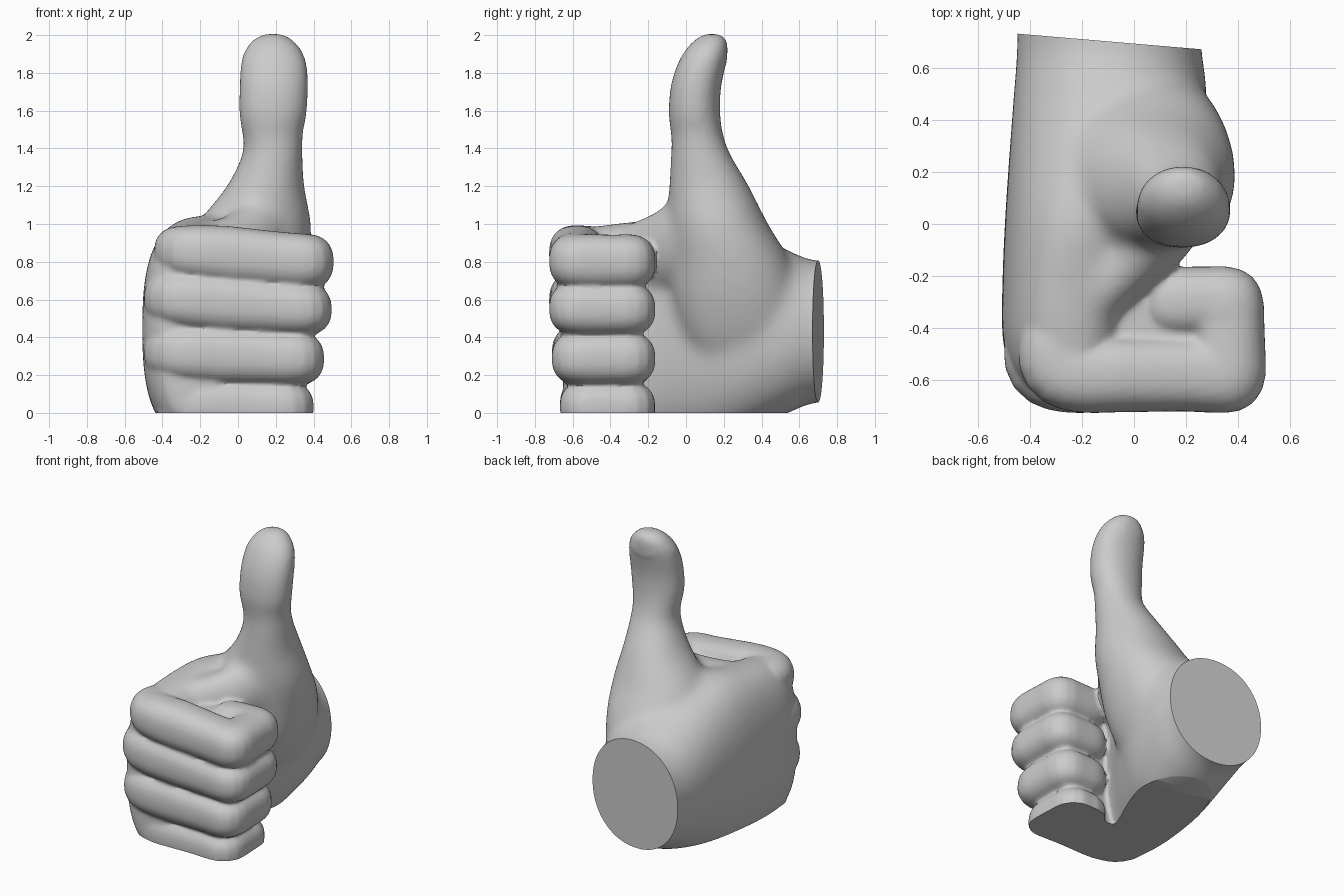
import bpy, bmesh, math
from mathutils import Vector

if "Cube" in bpy.data.objects:
    bpy.data.objects.remove(bpy.data.objects["Cube"], do_unlink=True)

SIDES = 36
X, Y, Z = Vector((1, 0, 0)), Vector((0, 1, 0)), Vector((0, 0, 1))


def ring(center, u, v, ru, rv, power):
    """Superellipse of points around a centre."""
    pts = []
    for i in range(SIDES):
        a = math.tau * i / SIDES
        c, s = math.cos(a), math.sin(a)
        pts.append(center
                   + u * ru * math.copysign(abs(c) ** (2 / power), c)
                   + v * rv * math.copysign(abs(s) ** (2 / power), s))
    return pts


def loft(bm, rings):
    """Skin a row of rings and cap both ends."""
    loops = [[bm.verts.new(p) for p in r] for r in rings]
    faces = [bm.faces.new(loops[0]), bm.faces.new(loops[-1])]
    for a, b in zip(loops, loops[1:]):
        for i in range(SIDES):
            j = (i + 1) % SIDES
            faces.append(bm.faces.new((a[i], a[j], b[j], b[i])))
    bmesh.ops.recalc_face_normals(bm, faces=faces)


def refine(rows, steps=5):
    """Smooth curve through rows of section values."""
    out = []
    for i in range(len(rows) - 1):
        p0, p1 = rows[max(i - 1, 0)], rows[i]
        p2, p3 = rows[i + 1], rows[min(i + 2, len(rows) - 1)]
        for k in range(steps):
            t = k / steps
            out.append([b + 0.5 * t * (c - a + t * (2 * a - 5 * b + 4 * c - d
                        + t * (3 * (b - c) + d - a)))
                        for a, b, c, d in zip(p0, p1, p2, p3)])
    return out + [list(rows[-1])]


def fuse(bm, obj, voxel, iterations):
    """Merge overlapping parts into one softened skin."""
    bm.to_mesh(obj.data)
    bm.free()
    remesh = obj.modifiers.new("fuse", 'REMESH')
    remesh.mode = 'VOXEL'
    remesh.voxel_size = voxel
    soften = obj.modifiers.new("soften", 'SMOOTH')
    soften.factor = 0.5
    soften.iterations = iterations
    graph = bpy.context.evaluated_depsgraph_get()
    skin = bpy.data.meshes.new_from_object(obj.evaluated_get(graph))
    obj.modifiers.clear()
    result = bmesh.new()
    result.from_mesh(skin)
    bpy.data.meshes.remove(skin)
    return result


hand = bpy.data.objects.new("hand", bpy.data.meshes.new("hand"))
bpy.context.collection.objects.link(hand)
bm = bmesh.new()

# Palm and wrist: y, x low, x high, z low, z high, squareness
palm = [(0.84, -0.45, 0.26, 0.06, 0.81, 2.1),
        (0.67, -0.45, 0.26, 0.05, 0.81, 2.1),
        (0.50, -0.462, 0.28, -0.02, 0.88, 2.2),
        (0.25, -0.48, 0.25, -0.11, 0.99, 2.4),
        (0.02, -0.495, 0.15, -0.14, 1.045, 2.5),
        (-0.22, -0.505, 0.03, -0.13, 1.02, 2.6),
        (-0.44, -0.505, 0.0, -0.10, 0.995, 2.6),
        (-0.57, -0.47, -0.02, -0.08, 0.975, 2.5),
        (-0.65, -0.40, -0.06, -0.04, 0.92, 2.4)]
loft(bm, [ring(Vector(((a + b) / 2, y, (c + d) / 2)), X, Z,
               (b - a) / 2, (d - c) / 2, p)
          for y, a, b, c, d, p in refine(palm)])

# Thumb and its fleshy base: z, x low, x high, y low, y high
thumb = [(0.15, 0.00, 0.12, 0.20, 0.46),
         (0.36, -0.06, 0.25, 0.03, 0.56),
         (0.58, -0.15, 0.33, -0.05, 0.585),
         (0.80, -0.24, 0.37, -0.08, 0.54),
         (1.00, -0.20, 0.378, -0.09, 0.425),
         (1.20, -0.05, 0.342, -0.08, 0.325),
         (1.38, 0.035, 0.333, -0.07, 0.22),
         (1.48, 0.03, 0.335, -0.07, 0.187),
         (1.57, 0.012, 0.356, -0.085, 0.172),
         (1.70, 0.012, 0.366, -0.077, 0.173),
         (1.80, 0.015, 0.366, -0.055, 0.192),
         (1.90, 0.03, 0.345, -0.01, 0.213),
         (1.97, 0.075, 0.295, 0.045, 0.215),
         (2.013, 0.135, 0.235, 0.105, 0.185)]
loft(bm, [ring(Vector(((a + b) / 2, (c + d) / 2, z)), X, Y,
               (b - a) / 2 + 0.011, (d - c) / 2 + 0.011, 2.1)
          for z, a, b, c, d in refine(thumb)])

# Web between thumb and index knuckle
web = [(0.18, 0.08, 0.94, 0.13), (0.10, -0.03, 0.91, 0.14),
       (-0.03, -0.17, 0.85, 0.13), (-0.18, -0.33, 0.83, 0.10)]
along = Vector((0.7, -0.7, 0))
loft(bm, [ring(Vector((x, y, z)), along, Z, r, r * 1.6, 2)
          for x, y, z, r in refine(web)])
bm = fuse(bm, hand, 0.02, 36)

# Thumbnail swelling
for v in bmesh.ops.create_uvsphere(bm, u_segments=24, v_segments=12, radius=1)["verts"]:
    v.co = Vector((0.19 + v.co.x * 0.11, 0.18 + v.co.y * 0.038, 1.885 + v.co.z * 0.08))

# Core that closes the inside of the fist
loft(bm, [ring(Vector((0.06, -0.43, z)), X, Y, r, r * 0.68, 3)
          for z, r in ((-0.15, 0.26), (0.80, 0.26), (0.89, 0.20))])


def finger(knuckle_x, tip_x, front_y, z_knuckle, z_end, h_knuckle, h_end):
    """Folded finger: over the knuckle, along the front, around and back inside."""
    r = 0.145
    k, x, y, back = knuckle_x + r, tip_x - r, front_y + r, -0.3
    # x, y, thickness and height factors
    path = [(k + 0.02, -0.30, 0.6, 0.6), (k, -0.44, 0.95, 0.8),
            (k + 0.02, y + 0.04, 1.07, 0.86), (k + 0.10, y, 1.01, 0.93),
            (k + 0.24, y, 1, 1), (-0.02, y, 1, 1), (x - 0.16, y, 0.98, 0.99),
            (x - 0.07, y, 1.02, 1), (x - 0.02, y + 0.02, 1.22, 1),
            (x, y + 0.07, 1.02, 1), (x, back - 0.07, 0.98, 0.98),
            (x - 0.02, back - 0.02, 1.15, 1), (x - 0.07, back, 0.95, 0.97),
            (0.15, back, 0.92, 0.93), (0.08, back, 0.75, 0.8), (0.04, back, 0.4, 0.5)]
    rows = refine(path, 3)
    turn = 3 * 9
    rings = []
    for i, (px, py, s, hs) in enumerate(rows):
        a, b = rows[max(i - 1, 0)], rows[min(i + 1, len(rows) - 1)]
        t = Vector((b[0] - a[0], b[1] - a[1], 0)).normalized()
        f = 1 if i > turn else min(1, max(0, (px - k) / (x - k)))
        z = z_knuckle + (z_end - z_knuckle) * f
        h = (h_knuckle + (h_end - h_knuckle) * f) * hs
        rings.append(ring(Vector((px, py, z)), t.cross(Z), Z, r * s, h, 2.4))
    loft(bm, rings)


# Index, middle, ring and little fingers
finger(-0.445, 0.503, -0.722, 0.855, 0.800, 0.160, 0.146)
finger(-0.500, 0.493, -0.722, 0.605, 0.548, 0.165, 0.137)
finger(-0.500, 0.453, -0.708, 0.320, 0.287, 0.165, 0.139)
finger(-0.435, 0.398, -0.665, 0.045, 0.030, 0.160, 0.135)
bm = fuse(bm, hand, 0.014, 6)

# Flat cuts under the fist and across the wrist
for point, normal in (((0, 0, 0), (0, 0, -1)), ((0, 0.692, 0), (0.085, 1, 0))):
    geom = bm.verts[:] + bm.edges[:] + bm.faces[:]
    cut = bmesh.ops.bisect_plane(bm, geom=geom, plane_co=point, plane_no=normal,
                                 clear_outer=True)["geom_cut"]
    rim = [e for e in cut if isinstance(e, bmesh.types.BMEdge) and e.is_boundary]
    bmesh.ops.triangle_fill(bm, edges=rim, use_beauty=True, normal=normal)
bmesh.ops.recalc_face_normals(bm, faces=bm.faces[:])
bm.to_mesh(hand.data)
bm.free()

# Plain grey material
grey = bpy.data.materials.new("plain grey")
grey.use_nodes = True
colour = (0.6, 0.6, 0.6, 1)
grey.diffuse_color = colour
shader = next(n for n in grey.node_tree.nodes if n.type == 'BSDF_PRINCIPLED')
shader.inputs["Base Color"].default_value = colour
hand.data.materials.append(grey)

for o in bpy.context.selected_objects:
    o.select_set(False)
hand.select_set(True)
bpy.context.view_layer.objects.active = hand
bpy.ops.object.shade_smooth_by_angle(angle=math.radians(40))
